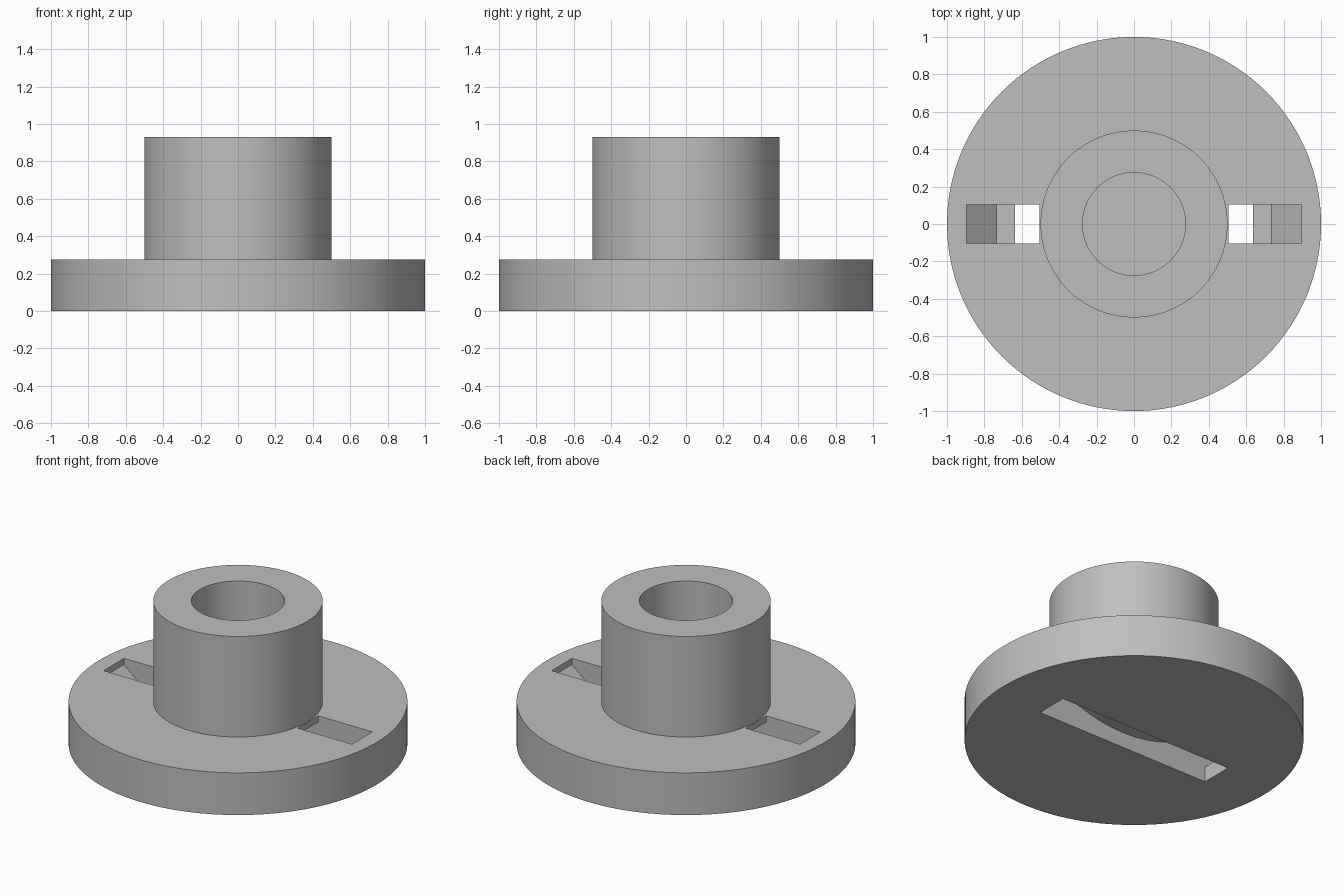
import bpy, bmesh, math

cube = bpy.data.objects.get("Cube")
if cube:
    bpy.data.objects.remove(cube, do_unlink=True)

SEGMENTS = 128

grey = bpy.data.materials.new("plain grey")
grey.use_nodes = True
colour = (0.52, 0.52, 0.52, 1)
grey.diffuse_color = colour
grey.node_tree.nodes["Principled BSDF"].inputs["Base Color"].default_value = colour


def make_object(name, bm):
    bmesh.ops.recalc_face_normals(bm, faces=bm.faces)
    mesh = bpy.data.meshes.new(name)
    bm.to_mesh(mesh)
    bm.free()
    obj = bpy.data.objects.new(name, mesh)
    bpy.context.collection.objects.link(obj)
    mesh.materials.append(grey)
    return obj


def lathe(name, profile):
    """Revolve (radius, height) points and cap both ends."""
    bm = bmesh.new()
    rings = []
    for r, z in profile:
        rings.append([bm.verts.new((r * math.cos(a), r * math.sin(a), z))
                      for a in (2 * math.pi * i / SEGMENTS for i in range(SEGMENTS))])
    for low, high in zip(rings, rings[1:]):
        for i in range(SEGMENTS):
            j = (i + 1) % SEGMENTS
            bm.faces.new((low[i], low[j], high[j], high[i]))
    bm.faces.new(rings[0])
    bm.faces.new(rings[-1])
    return make_object(name, bm)


def extrude_y(name, outline, half_width):
    """Extrude an (x, z) outline along y."""
    bm = bmesh.new()
    face = bm.faces.new([bm.verts.new((x, -half_width, z)) for x, z in outline])
    moved = bmesh.ops.extrude_face_region(bm, geom=[face])["geom"]
    bmesh.ops.translate(bm, vec=(0, 2 * half_width, 0),
                        verts=[v for v in moved if isinstance(v, bmesh.types.BMVert)])
    return make_object(name, bm)


# Round base with a raised hub and a blind bore
base = lathe("flanged_hub", [(1, 0), (1, 0.275), (0.5, 0.275), (0.5, 0.93),
                             (0.275, 0.93), (0.275, 0.275)])

# Strap channel: open below, arched saddle in the middle, ramps to the top
side = [(0.635, -0.05), (0.635, 0.1), (0.735, 0.1), (0.895, 0.235),
        (0.895, 0.35), (0.505, 0.35)]
saddle_radius, saddle_low, reach, steps = 1.01, 0.1, 0.505, 24
arch = []
for i in range(steps + 1):
    x = reach - 2 * reach * i / steps
    arch.append((x, saddle_low + saddle_radius - math.sqrt(saddle_radius ** 2 - x * x)))
outline = side + arch + [(-x, z) for x, z in reversed(side)]
cutter = extrude_y("channel_cutter", outline, 0.105)
cutter.hide_render = True

cut = base.modifiers.new("strap channel", "BOOLEAN")
cut.operation = "DIFFERENCE"
cut.solver = "EXACT"
cut.object = cutter

# Apply the cut, then smooth the round walls
bpy.ops.object.select_all(action="DESELECT")
base.select_set(True)
bpy.context.view_layer.objects.active = base
bpy.ops.object.modifier_apply(modifier=cut.name)
bpy.data.objects.remove(cutter, do_unlink=True)
bpy.ops.object.shade_smooth_by_angle(angle=math.radians(30))
